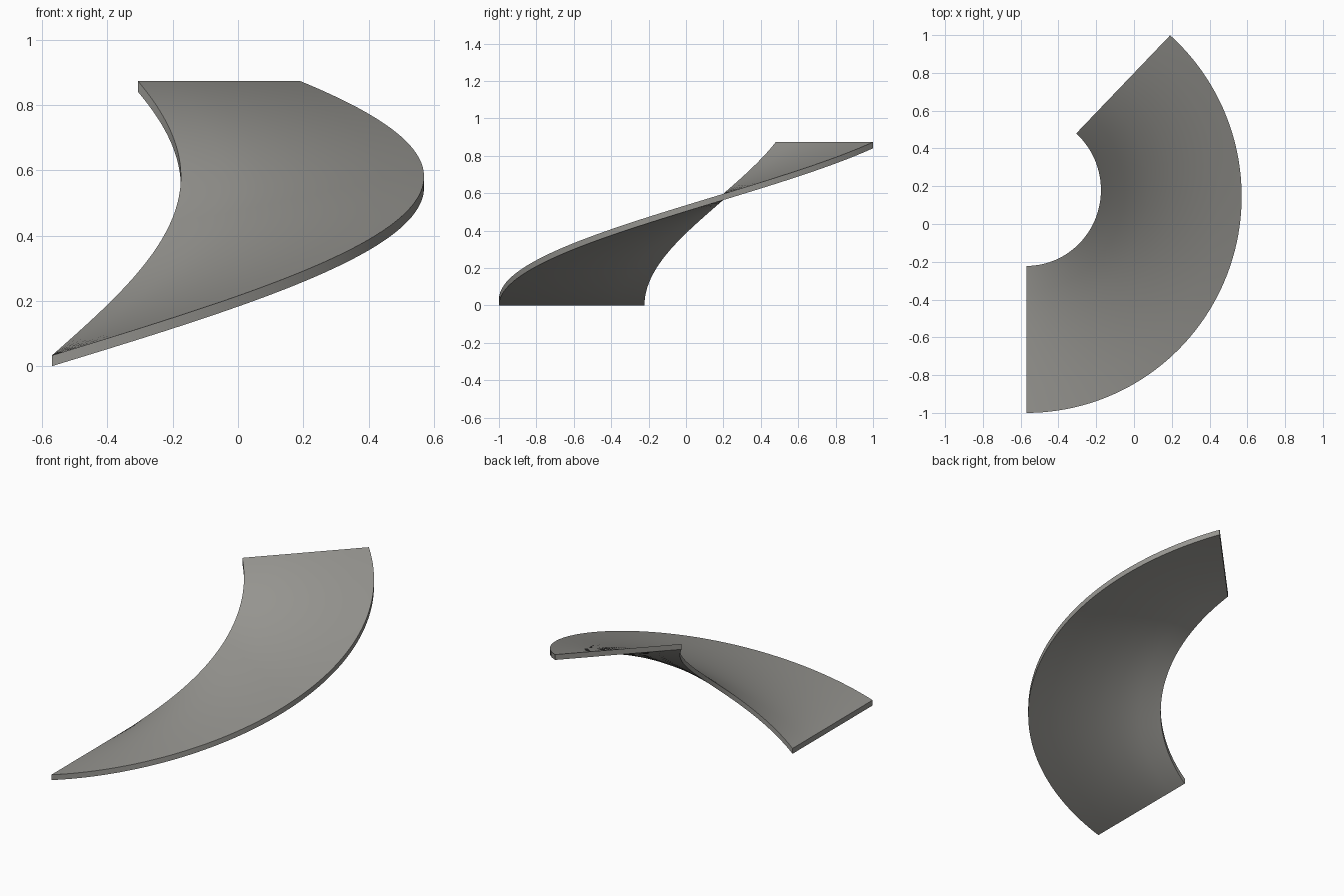
import bpy, bmesh, math

if "Cube" in bpy.data.objects:
    bpy.data.objects.remove(bpy.data.objects["Cube"])

SEGMENTS, COLUMNS = 64, 6
SWEEP = math.radians(138.1)
RISE, THICK = 0.84, 0.033
AXIS_X = -0.57
# (centre y, radius x, radius y) of the two curved edges
INNER = (0.18, 0.395, 0.402)
OUTER = (0.146, 1.14, 1.146)

mat = bpy.data.materials.new("warm grey")
mat.diffuse_color = (0.30, 0.295, 0.275, 1)
mat.use_nodes = True
mat.node_tree.nodes["Principled BSDF"].inputs["Base Color"].default_value = mat.diffuse_color


def edge_point(edge, t):
    cy, rx, ry = edge
    return AXIS_X + rx * math.sin(t), cy - ry * math.cos(t)


# Curved ramp: radial rows climbing steadily, top and bottom skins
bm = bmesh.new()
skins = []
for lift in (0, THICK):
    rows = []
    for i in range(SEGMENTS + 1):
        f = i / SEGMENTS
        a, b = edge_point(INNER, f * SWEEP), edge_point(OUTER, f * SWEEP)
        rows.append([bm.verts.new((a[0] + (b[0] - a[0]) * j / COLUMNS,
                                   a[1] + (b[1] - a[1]) * j / COLUMNS,
                                   f * RISE + lift)) for j in range(COLUMNS + 1)])
    for r0, r1 in zip(rows, rows[1:]):
        for j in range(COLUMNS):
            bm.faces.new((r0[j], r0[j + 1], r1[j + 1], r1[j]))
    skins.append(rows)

# Rim walls and end caps
low, high = skins
for j in (0, COLUMNS):
    for i in range(SEGMENTS):
        bm.faces.new((low[i][j], low[i + 1][j], high[i + 1][j], high[i][j]))
for i in (0, SEGMENTS):
    for j in range(COLUMNS):
        bm.faces.new((low[i][j], low[i][j + 1], high[i][j + 1], high[i][j]))
bmesh.ops.recalc_face_normals(bm, faces=bm.faces)

mesh = bpy.data.meshes.new("curved_ramp")
bm.to_mesh(mesh)
bm.free()
mesh.materials.append(mat)
ramp = bpy.data.objects.new("curved_ramp", mesh)
bpy.context.collection.objects.link(ramp)
bpy.context.view_layer.objects.active = ramp
ramp.select_set(True)
bpy.ops.object.shade_smooth_by_angle(angle=math.radians(30))
